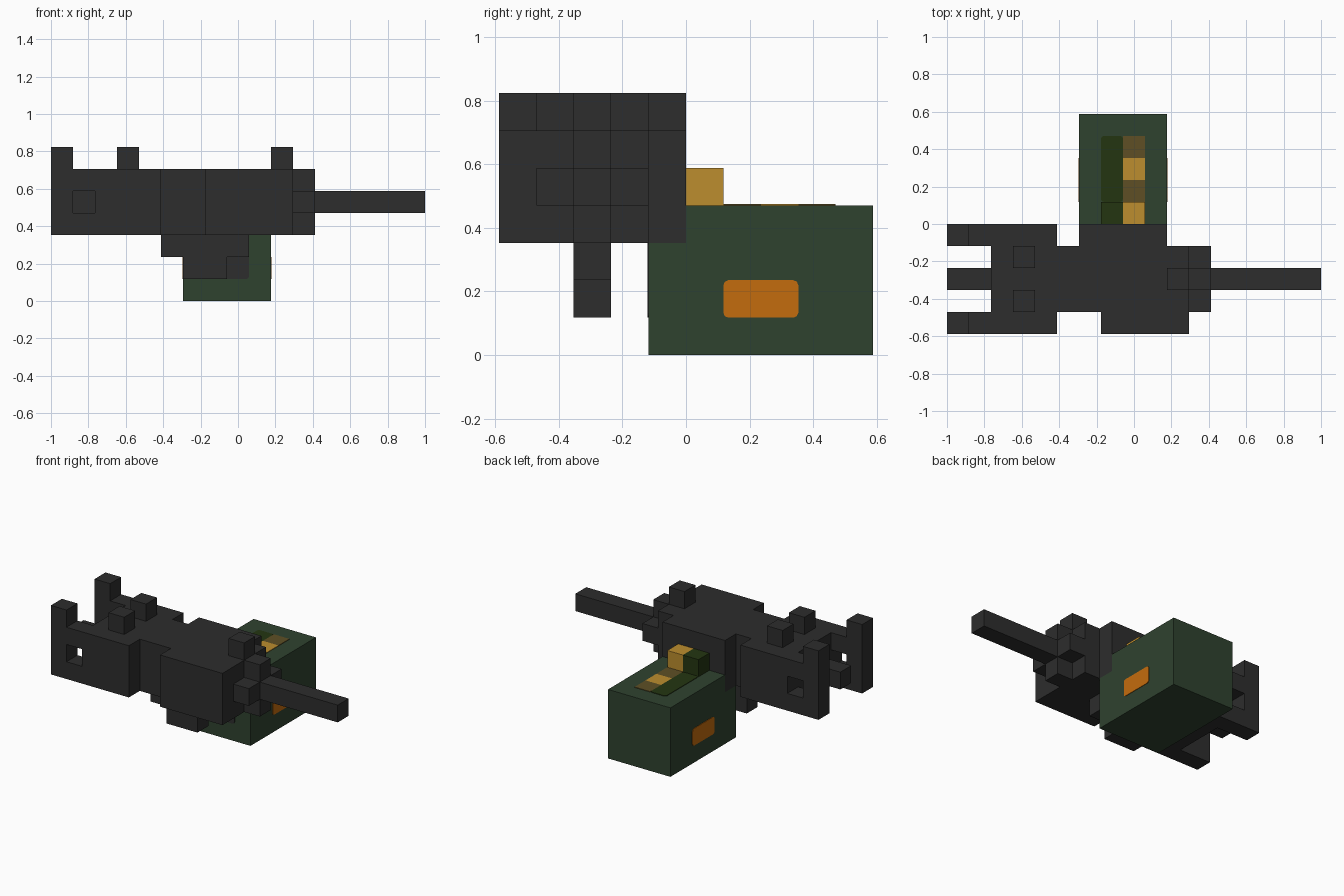
import bpy, bmesh
from mathutils import Vector

if "Cube" in bpy.data.objects:
    bpy.data.objects.remove(bpy.data.objects["Cube"], do_unlink=True)

U = 2 / 17                       # edge length of one block
ORIGIN = Vector((-8.5, -5, 0))   # grid corner, in blocks


def material(name, rgb):
    lin = [((c / 255 + 0.055) / 1.055) ** 2.4 if c > 10 else c / 255 / 12.92 for c in rgb]
    m = bpy.data.materials.new(name)
    m.use_nodes = True
    m.diffuse_color = (*lin, 1)
    bsdf = m.node_tree.nodes["Principled BSDF"]
    bsdf.inputs["Base Color"].default_value = (*lin, 1)
    bsdf.inputs["Roughness"].default_value = 0.9
    return m


GUNMETAL = material("gunmetal", (45, 45, 45))
GREEN = material("box green", (47, 66, 47))
OLIVE = material("dark olive", (36, 53, 17))
BRASS = material("brass", (188, 141, 46))
BROWN = material("brown link", (94, 79, 37))
ORANGE = material("orange", (196, 108, 13))


def part(name, mat, *boxes, chamfer=None):
    """Boxes given in block units as (x0, x1, y0, y1, z0, z1).
    chamfer = (axis, size) trims the corner edges running along that axis."""
    bm = bmesh.new()
    for b in boxes:
        lo, hi = Vector(b[0::2]), Vector(b[1::2])
        verts = bmesh.ops.create_cube(bm, size=1)["verts"]
        for v in verts:
            v.co = Vector([lo[a] + (v.co[a] + 0.5) * (hi[a] - lo[a]) for a in range(3)])
            v.co = (v.co + ORIGIN) * U
    if chamfer:
        axis, size = chamfer
        edges = [e for e in bm.edges
                 if abs((e.verts[0].co - e.verts[1].co).normalized()[axis]) > 0.9]
        bmesh.ops.bevel(bm, geom=edges, offset=size * U, segments=2, profile=0.5,
                        affect='EDGES')
    me = bpy.data.meshes.new(name)
    bm.to_mesh(me)
    bm.free()
    me.materials.append(mat)
    ob = bpy.data.objects.new(name, me)
    bpy.context.collection.objects.link(ob)
    return ob


T = 0.03  # plate thickness in blocks

# Receiver: wide rear, narrow waist, wide front and feed housing
part("rear_receiver", GUNMETAL, (2, 5, 0, 5, 3, 6))
part("receiver_waist", GUNMETAL, (5, 7, 1, 4, 3, 6))
part("front_receiver", GUNMETAL, (7, 11, 0, 4, 3, 6))
part("feed_housing", GUNMETAL, (6, 10, 4, 5, 3, 6))

# Rear side plates with a square window and a raised post
for side, y in (("front", 0), ("back", 4)):
    part(f"{side}_side_plate", GUNMETAL,
         (0, 1, y, y + 1, 3, 7), (1, 2, y, y + 1, 3, 4), (1, 2, y, y + 1, 5, 6))
part("rear_bar", GUNMETAL, (0, 2, 2, 3, 4, 5))

# Sights
for side, y in (("front", 1), ("back", 3)):
    part(f"{side}_rear_sight", GUNMETAL, (3, 4, y, y + 1, 6, 7))
part("muzzle_sight", GUNMETAL, (10, 11, 2, 3, 6, 7))

# Barrel with a cross-shaped collar
part("barrel", GUNMETAL, (11, 17, 2, 3, 4, 5))
part("barrel_collar", GUNMETAL,
     (11, 12, 1, 2, 4, 5), (11, 12, 3, 4, 4, 5), (11, 12, 2, 3, 3, 4), (11, 12, 2, 3, 5, 6))

# Stepped grip under the receiver
part("grip", GUNMETAL, (5, 9, 2, 3, 2, 3), (6, 8, 2, 3, 1, 2))

# Ammunition box, stepped under the feed housing
part("ammo_box", GREEN, (6, 10, 5, 10, 0, 4), (6, 10, 4, 5, 0, 3))
part("box_front_patch", GUNMETAL, (7, 9, 4 - T, 4, 1, 3), chamfer=(1, 0.13))
for side, x in (("right", 6 - T), ("left", 10)):
    part(f"{side}_box_label", ORANGE, (x, x + T, 6, 8, 1, 2), chamfer=(0, 0.13))

# Cartridge belt: raised feed blocks, then flat cells along the box lid
part("raised_cartridge", BRASS, (8, 9, 5, 6, 4, 5))
part("raised_link", OLIVE, (7, 8, 5, 6, 4, 5))
part("belt_strip", OLIVE, (7, 8, 6, 9, 4, 4 + T), chamfer=(2, 0.13))
for n, mat in enumerate((BROWN, BRASS, BROWN)):
    part(f"belt_cell_{n + 1}", mat, (8, 9, 6 + n, 7 + n, 4, 4 + T))
